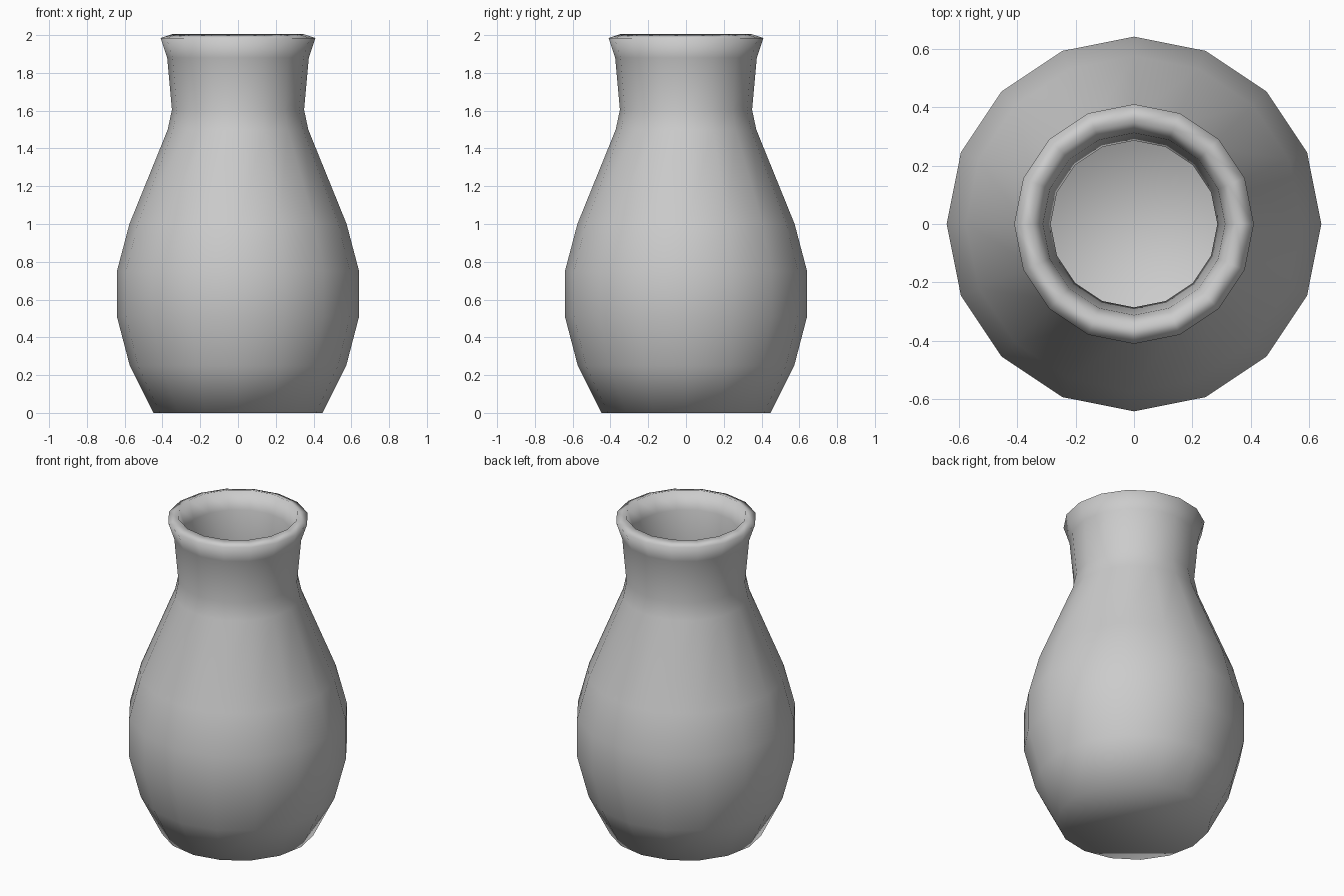
import bpy, bmesh
from math import cos, sin, tau

if "Cube" in bpy.data.objects:
    bpy.data.objects.remove(bpy.data.objects["Cube"])

SIDES = 16
# Outer profile (radius, height) from foot to lip
PROFILE = [(0.447, 0.0), (0.573, 0.25), (0.641, 0.51), (0.641, 0.75),
           (0.575, 1.0), (0.372, 1.5), (0.35, 1.605), (0.375, 1.88), (0.41, 1.984)]

# Vase wall: stacked rings, closed base, open mouth
bm = bmesh.new()
rings = [[bm.verts.new((r * cos(tau * i / SIDES), r * sin(tau * i / SIDES), z))
          for i in range(SIDES)] for r, z in PROFILE]
for lower, upper in zip(rings, rings[1:]):
    for i in range(SIDES):
        j = (i + 1) % SIDES
        bm.faces.new((lower[i], lower[j], upper[j], upper[i]))
bm.faces.new(rings[0][::-1])
for face in bm.faces:
    face.smooth = True

mesh = bpy.data.meshes.new("vase")
bm.to_mesh(mesh)
bm.free()
vase = bpy.data.objects.new("vase", mesh)
bpy.context.collection.objects.link(vase)

# Wall thickness, grown inwards
wall = vase.modifiers.new("wall_thickness", 'SOLIDIFY')
wall.thickness = 0.065
wall.offset = -1
